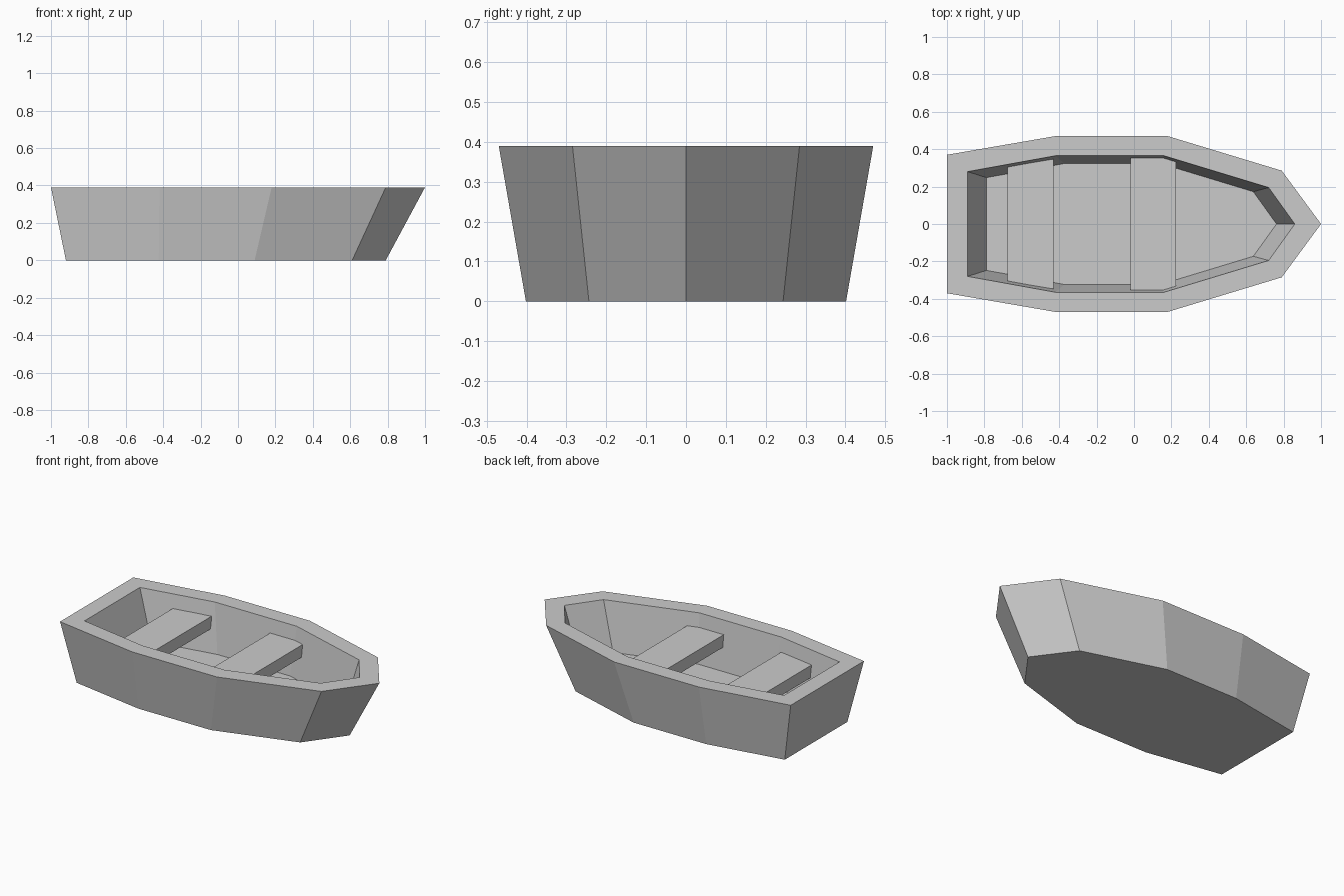
import bpy
import bmesh

cube = bpy.data.objects.get("Cube")
if cube:
    bpy.data.objects.remove(cube, do_unlink=True)

# One plain grey for the whole boat
GREY = (0.6, 0.6, 0.6, 1.0)
grey = bpy.data.materials.new("plain_grey")
grey.use_nodes = True
grey.diffuse_color = GREY
grey.node_tree.nodes["Principled BSDF"].inputs["Base Color"].default_value = GREY

RIM_Z = 0.39
FLOOR_Z = 0.083


def outline(half, scale=1.0, shift=0.0):
    """Mirror a half outline (stern to bow, y >= 0) into a closed loop."""
    mirrored = [(x, -y) for x, y in half if y > 0]
    loop = mirrored + [p for p in reversed(half)]
    return [(x * scale + shift, y * scale) for x, y in loop]


def loft(name, rings):
    """Skin a list of (outline, z) rings and cap both ends."""
    bm = bmesh.new()
    loops = [[bm.verts.new((x, y, z)) for x, y in pts] for pts, z in rings]
    for a, b in zip(loops, loops[1:]):
        for i in range(len(a)):
            j = (i + 1) % len(a)
            bm.faces.new((a[i], a[j], b[j], b[i]))
    bm.faces.new(list(reversed(loops[0])))
    bm.faces.new(loops[-1])
    bmesh.ops.recalc_face_normals(bm, faces=bm.faces)
    mesh = bpy.data.meshes.new(name)
    bm.to_mesh(mesh)
    bm.free()
    mesh.materials.append(grey)
    obj = bpy.data.objects.new(name, mesh)
    bpy.context.collection.objects.link(obj)
    return obj


# Hull: tapered outside, flat rim, tapered inside and floor
outer = [(-1, 0.37), (-0.42, 0.47), (0.18, 0.47), (0.79, 0.285), (1, 0)]
inner = [(-0.89, 0.28), (-0.42, 0.365), (0.16, 0.365), (0.72, 0.195), (0.86, 0)]
loft("hull", [
    (outline(outer, 0.855, -0.065), 0.0),
    (outline(outer), RIM_Z),
    (outline(inner), RIM_Z),
    (outline(inner, 0.886), FLOOR_Z),
])

# Bench seats, with ends following the inner walls
seats = {
    "stern_seat": [(-0.675, 0.307), (-0.43, 0.347)],
    "middle_seat": [(-0.02, 0.354), (0.155, 0.354), (0.225, 0.333)],
}
for name, half in seats.items():
    loft(name, [(outline(half), 0.225), (outline(half), 0.303)])
